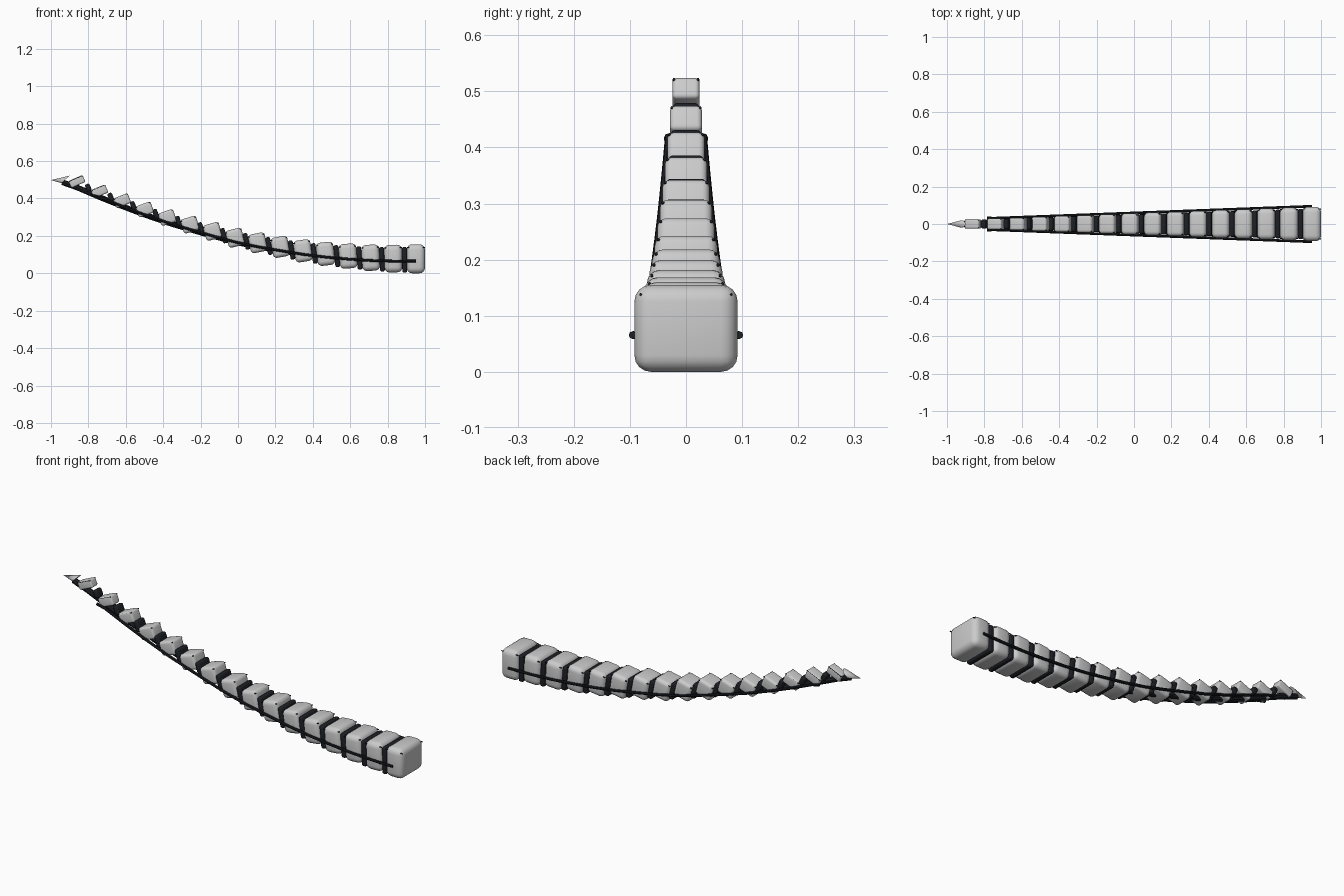
import bpy, bmesh, math
from mathutils import Matrix

if "Cube" in bpy.data.objects:
    bpy.data.objects.remove(bpy.data.objects["Cube"])

dark = bpy.data.materials.new("dark_rubber")
dark.diffuse_color = (0.012, 0.014, 0.018, 1)
dark.use_nodes = True
dark.node_tree.nodes["Principled BSDF"].inputs["Base Color"].default_value = dark.diffuse_color

N = 16
XS = [0.951 - 0.1208 * i for i in range(N)]
ZS = [0.0775, 0.0785, 0.083, 0.092, 0.104, 0.12, 0.141, 0.163,
      0.19, 0.224, 0.26, 0.298, 0.341, 0.388, 0.438, 0.491]


def finish(obj, mat=None):
    if mat:
        obj.data.materials.append(mat)
    bpy.ops.object.select_all(action='DESELECT')
    obj.select_set(True)
    bpy.context.view_layer.objects.active = obj
    bpy.ops.object.shade_smooth_by_angle(angle=math.radians(40))


def rounded_box(name, size, loc, tilt, bevel, mat=None):
    mesh = bpy.data.meshes.new(name)
    bm = bmesh.new()
    bmesh.ops.create_cube(bm, size=1, matrix=Matrix.Diagonal((*size, 1)))
    bmesh.ops.bevel(bm, geom=bm.edges[:], offset=bevel, segments=4,
                    profile=0.5, affect='EDGES')
    bm.to_mesh(mesh)
    bm.free()
    obj = bpy.data.objects.new(name, mesh)
    bpy.context.collection.objects.link(obj)
    obj.location = loc
    obj.rotation_euler.y = -tilt
    finish(obj, mat)
    return obj


def tube(name, pts, radius):
    cu = bpy.data.curves.new(name, 'CURVE')
    cu.dimensions = '3D'
    cu.bevel_depth = radius
    cu.bevel_resolution = 2
    cu.use_fill_caps = True
    sp = cu.splines.new('POLY')
    sp.points.add(len(pts) - 1)
    for p, co in zip(sp.points, pts):
        p.co = (*co, 1)
    cu.materials.append(dark)
    obj = bpy.data.objects.new(name, cu)
    bpy.context.collection.objects.link(obj)
    bpy.ops.object.select_all(action='DESELECT')
    obj.select_set(True)
    bpy.context.view_layer.objects.active = obj
    bpy.ops.object.convert(target='MESH')
    finish(bpy.context.object)


def half_size(t):
    hy = 0.092 - 0.068 * t
    return hy, hy * 0.842


def tilt_at(i):
    a, b = max(i - 1, 0), min(i + 1, N - 1)
    return math.atan2(ZS[b] - ZS[a], XS[a] - XS[b]) if i else 0.0


def spine_z(i):
    return ZS[i] - 0.012 - 0.02 * i / (N - 1)


# armoured segments, each with two thin rods along its upper corners
for i in range(N):
    t = i / (N - 1)
    hy, hz = half_size(t)
    length = 0.098 - 0.016 * t
    tilt = tilt_at(i)
    rounded_box(f"segment_{i + 1}", (length, 2 * hy, 2 * hz),
                (XS[i], 0, ZS[i]), tilt, 0.38 * hz)
    c, s = math.cos(tilt), math.sin(tilt)
    for side in (-1, 1):
        ends = [(XS[i] + u * c - 0.78 * hz * s, side * 0.88 * hy,
                 ZS[i] + u * s + 0.78 * hz * c)
                for u in (-length * 0.49, length * 0.49)]
        tube(f"corner_rod_{i + 1}", ends, 0.0025)

# dark joint plates between the segments
for i in range(N - 1):
    hy, hz = half_size((i + 0.5) / (N - 1))
    rounded_box(f"joint_{i + 1}", (0.026, 1.8 * hy, 1.82 * hz),
                ((XS[i] + XS[i + 1]) / 2, 0, (ZS[i] + ZS[i + 1]) / 2 - 0.006),
                (tilt_at(i) + tilt_at(i + 1)) / 2, 0.009, dark)

# central spine and the two side cables
tube("spine", [(XS[i], 0, spine_z(i)) for i in range(N)] + [(-0.94, 0, 0.487)], 0.015)
for side, label in ((-1, "front"), (1, "back")):
    pts = [(XS[i], side * (half_size(i / (N - 1))[0] + 0.003), spine_z(i))
           for i in range(N - 1)]
    pts.append((-0.785, side * 0.032, 0.418))
    tube(f"{label}_cable", pts, 0.007)

# pointed tip with a slanted base
mesh = bpy.data.meshes.new("tip_spike")
bm = bmesh.new()
angles = [math.tau * k / 12 for k in range(12)]
ring = [bm.verts.new((-0.922 + 0.021 * math.sin(a), 0.02 * math.cos(a),
                      0.502 + 0.02 * math.sin(a))) for a in angles]
apex = bm.verts.new((-1, 0, 0.498))
bm.faces.new(ring)
for k in range(12):
    bm.faces.new((ring[k], apex, ring[(k + 1) % 12]))
bmesh.ops.recalc_face_normals(bm, faces=bm.faces[:])
bm.to_mesh(mesh)
bm.free()
tip = bpy.data.objects.new("tip_spike", mesh)
bpy.context.collection.objects.link(tip)
finish(tip)
